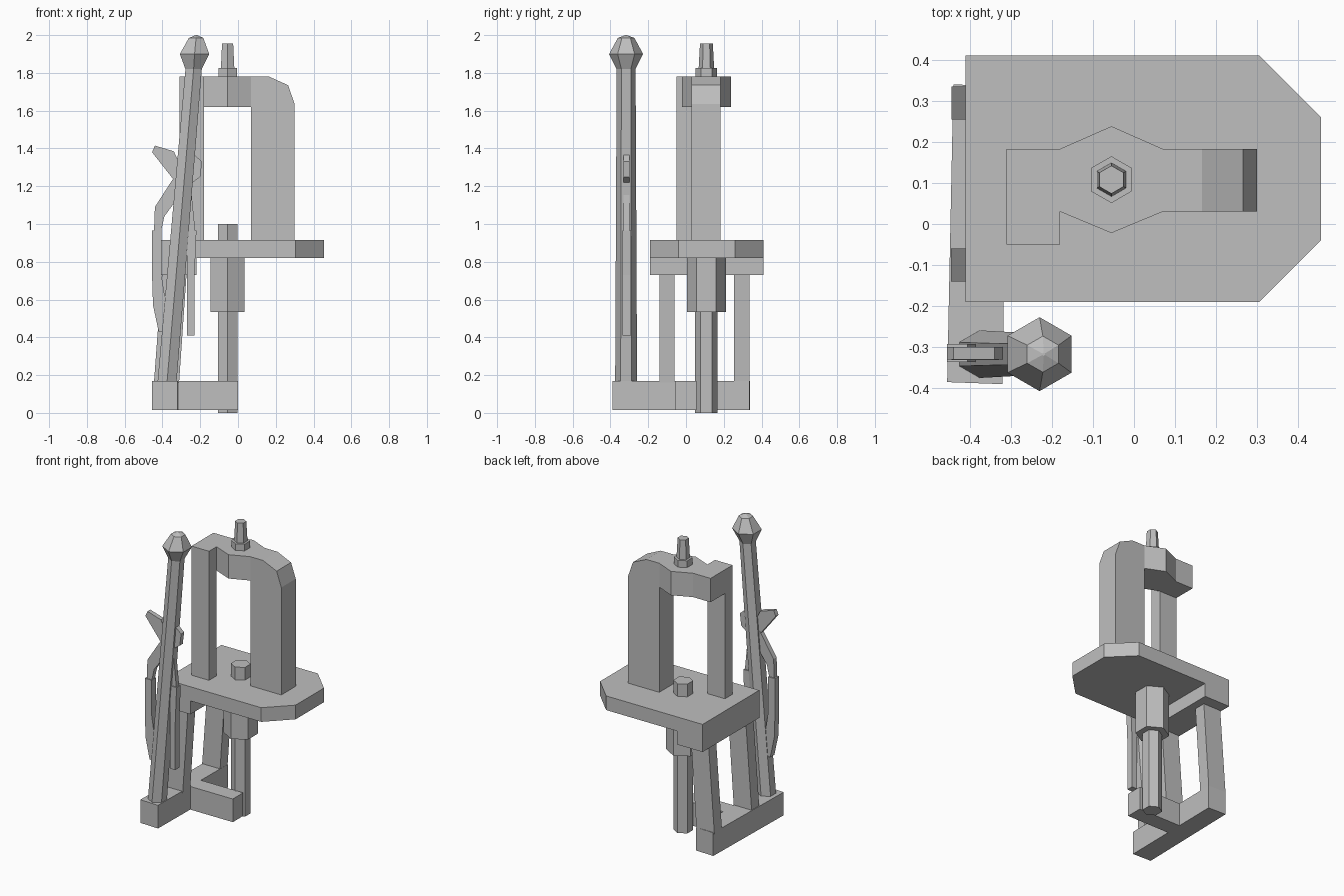
import bpy, bmesh, math
from mathutils import Vector

old = bpy.data.objects.get("Cube")
if old:
    bpy.data.objects.remove(old)

grey = bpy.data.materials.new("plain_grey")
grey.use_nodes = True
grey.diffuse_color = (0.52, 0.52, 0.52, 1)
grey.node_tree.nodes["Principled BSDF"].inputs["Base Color"].default_value = (0.52, 0.52, 0.52, 1)


def finish(name, bm):
    bmesh.ops.recalc_face_normals(bm, faces=bm.faces)
    mesh = bpy.data.meshes.new(name)
    bm.to_mesh(mesh)
    bm.free()
    mesh.materials.append(grey)
    obj = bpy.data.objects.new(name, mesh)
    bpy.context.collection.objects.link(obj)
    return obj


def loft(name, rings):
    """Closed solid through matching rings of points."""
    bm = bmesh.new()
    loops = [[bm.verts.new(p) for p in ring] for ring in rings]
    n = len(loops[0])
    for a, b in zip(loops, loops[1:]):
        for i in range(n):
            j = (i + 1) % n
            bm.faces.new((a[i], a[j], b[j], b[i]))
    bm.faces.new(loops[0])
    bm.faces.new(loops[-1])
    return finish(name, bm)


def slab(name, outline, z0, z1):
    return loft(name, [[(x, y, z) for x, y in outline] for z in (z0, z1)])


def plate(name, outline, y0, y1):
    return loft(name, [[(x, y, z) for x, z in outline] for y in (y0, y1)])


def box(name, x0, x1, y0, y1, z0, z1):
    return slab(name, [(x0, y0), (x1, y0), (x1, y1), (x0, y1)], z0, z1)


def hexagon(x, y, z, r):
    """Level six-sided ring with corners pointing along y."""
    return [(x + r * math.sin(i * math.pi / 3), y + r * math.cos(i * math.pi / 3), z)
            for i in range(6)]


def hex_rod(name, x, y, levels):
    return loft(name, [hexagon(x, y, z, r) for z, r in levels])


# Table top with clipped corners, and the beam under its edge
slab("table_top", [(-0.41, -0.19), (0.305, -0.19), (0.455, -0.04),
                   (0.455, 0.26), (0.305, 0.41), (-0.41, 0.41)], 0.82, 0.915)
box("under_beam", -0.41, -0.22, -0.19, 0.41, 0.73, 0.82)

# Upright frame: thin post, bulged crossbar and thick rounded post
box("thin_post", -0.31, -0.18, -0.05, 0.03, 0.915, 1.78)
slab("crossbar", [(-0.31, 0.03), (-0.18, 0.03), (-0.055, -0.022), (0.07, 0.03),
                  (0.07, 0.183), (-0.055, 0.238), (-0.18, 0.183), (-0.31, 0.183)], 1.62, 1.78)
plate("thick_post", [(0.07, 0.915), (0.30, 0.915), (0.30, 1.635), (0.265, 1.735),
                     (0.165, 1.78), (0.07, 1.78)], 0.03, 0.183)

# Screw, nut and central shaft
SX, SY = -0.055, 0.108
hex_rod("top_nut", SX, SY, [(1.78, 0.057), (1.825, 0.057)])
hex_rod("top_spindle", SX, SY, [(1.825, 0.041), (1.955, 0.034)])
hex_rod("centre_shaft", SX, SY, [(0.0, 0.06), (1.0, 0.06)])
hex_rod("shaft_collar", SX, SY, [(0.535, 0.104), (0.82, 0.104)])

# Base: long bar, side arm and two leaning legs
slab("base_bar", [(-0.455, -0.385), (-0.32, -0.39), (-0.31, 0.335), (-0.44, 0.34)], 0.015, 0.17)
box("base_arm", -0.33, 0.0, -0.055, 0.055, 0.015, 0.17)
for name, y in (("front_leg", -0.1), ("back_leg", 0.295)):
    plate(name, [(-0.445, 0.16), (-0.312, 0.16), (-0.272, 0.74), (-0.402, 0.74)],
          y - 0.04, y + 0.04)

# Leaning pole with a faceted knob
PY = -0.317
loft("leaning_pole", [hexagon(-0.376, PY, 0.16, 0.058), hexagon(-0.234, PY, 1.83, 0.05)])
loft("pole_knob", [hexagon(-0.235, PY, 1.82, 0.05), hexagon(-0.23, PY, 1.9, 0.09),
                   hexagon(-0.222, PY, 1.985, 0.044), hexagon(-0.22, PY, 2.0, 0.004)])

# Tongs hung on the pole: two crossing jaws with thicker grips
plate("left_jaw", [(-0.455, 1.38), (-0.44, 1.415), (-0.34, 1.385), (-0.25, 1.2), (-0.225, 0.95),
                   (-0.26, 0.95), (-0.3, 1.13), (-0.345, 1.24)], -0.33, -0.3)
plate("right_jaw", [(-0.27, 1.39), (-0.235, 1.37), (-0.19, 1.33), (-0.2, 1.25), (-0.28, 1.19),
                    (-0.39, 1.04), (-0.41, 0.95), (-0.445, 0.95), (-0.44, 1.09),
                    (-0.35, 1.23), (-0.3, 1.3)], -0.331, -0.299)
plate("left_grip", [(-0.455, 0.965), (-0.405, 0.965), (-0.405, 0.73), (-0.385, 0.6),
                    (-0.4, 0.43), (-0.42, 0.43), (-0.45, 0.57), (-0.455, 0.73)], -0.336, -0.292)
plate("right_grip", [(-0.27, 0.41), (-0.23, 0.41), (-0.23, 0.73), (-0.22, 0.965),
                     (-0.27, 0.965)], -0.336, -0.292)
